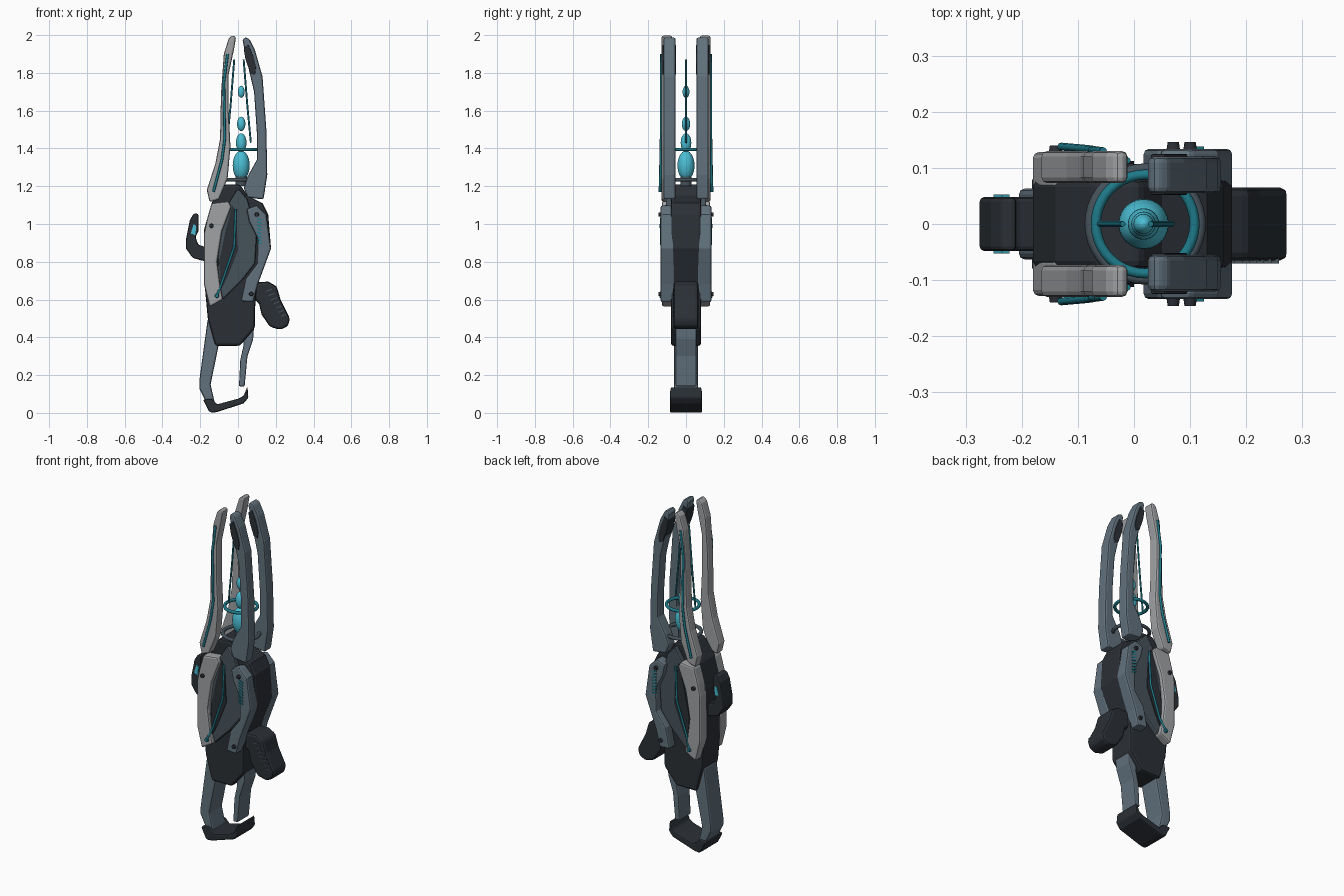
import bpy, bmesh, math
from mathutils import Vector

cube = bpy.data.objects.get("Cube")
if cube:
    bpy.data.objects.remove(cube)


def material(name, rgb):
    m = bpy.data.materials.new(name)
    m.use_nodes = True
    lin = [(c / 255 / 12.92 if c < 11 else ((c / 255 + .055) / 1.055) ** 2.4) for c in rgb]
    m.diffuse_color = (*lin, 1)
    m.node_tree.nodes["Principled BSDF"].inputs["Base Color"].default_value = (*lin, 1)
    return m


LIGHT = material("light grey", (160, 162, 165))
BLUE = material("blue grey", (97, 113, 125))
SLATE = material("dark slate", (70, 82, 91))
BLACK = material("charcoal", (43, 48, 54))
TEAL = material("deep teal", (30, 122, 138))
GLOW = material("bright cyan", (75, 190, 212))


def finish(name, bm, mat, bevel=0, mirror=False, smooth=True):
    """Turn a bmesh into an object, with optional bevel and a copy across y."""
    bmesh.ops.recalc_face_normals(bm, faces=bm.faces)
    mesh = bpy.data.meshes.new(name)
    bm.to_mesh(mesh)
    bm.free()
    mesh.materials.append(mat)
    ob = bpy.data.objects.new(name, mesh)
    bpy.context.collection.objects.link(ob)
    if bevel:
        b = ob.modifiers.new("bevel", 'BEVEL')
        b.width, b.segments, b.limit_method = bevel, 2, 'ANGLE'
        b.angle_limit = math.radians(40)
    if mirror:
        ob.modifiers.new("mirror", 'MIRROR').use_axis = (False, True, False)
    if smooth:
        bpy.ops.object.select_all(action='DESELECT')
        ob.select_set(True)
        bpy.context.view_layer.objects.active = ob
        bpy.ops.object.shade_smooth_by_angle(angle=math.radians(30))
    return ob


def slab(name, pts, y0, y1, mat, bevel=0.0, mirror=False):
    """Side profile in x and z, extruded from y0 to y1."""
    bm = bmesh.new()
    face = bm.faces.new([bm.verts.new((x, y0, z)) for x, z in pts])
    out = bmesh.ops.extrude_face_region(bm, geom=[face])
    verts = [g for g in out["geom"] if isinstance(g, bmesh.types.BMVert)]
    bmesh.ops.translate(bm, verts=verts, vec=(0, y1 - y0, 0))
    return finish(name, bm, mat, bevel, mirror, smooth=False)


def wire(name, pts, radius, mat, mirror=False):
    """Round tube through a few points."""
    cu = bpy.data.curves.new(name, 'CURVE')
    cu.dimensions, cu.bevel_depth, cu.bevel_resolution = '3D', radius, 2
    cu.use_fill_caps = True
    sp = cu.splines.new('POLY')
    sp.points.add(len(pts) - 1)
    for p, co in zip(sp.points, pts):
        p.co = (*co, 1)
    cu.materials.append(mat)
    ob = bpy.data.objects.new(name, cu)
    bpy.context.collection.objects.link(ob)
    if mirror:
        ob.modifiers.new("mirror", 'MIRROR').use_axis = (False, True, False)


def ring(name, radius, tube, x, z, mat):
    bpy.ops.mesh.primitive_torus_add(major_radius=radius, minor_radius=tube, major_segments=40,
                                     minor_segments=10, location=(x, 0, z))
    ob = bpy.context.object
    ob.name = name
    ob.data.materials.append(mat)
    bpy.ops.object.shade_smooth()


def bolt(name, x, z, y, mat):
    bm = bmesh.new()
    bmesh.ops.create_cone(bm, cap_ends=True, segments=12, radius1=.013, radius2=.01, depth=.02)
    for v in bm.verts:
        v.co = Vector((x + v.co.x, y + v.co.z, z + v.co.y))
    finish(name, bm, mat, mirror=True)


# Central body
slab("body_core", [(-.07, 1.21), (.01, 1.21), (.05, 1.15), (.13, 1.11), (.16, 1.05), (.175, .87),
                   (.1, .68), (.09, .55), (.09, .45), (.01, .355), (-.12, .355), (-.16, .5),
                   (-.175, .66), (-.18, .97), (-.14, 1.11)], -.08, .08, BLACK, .014)

# Layered side panels
slab("middle_panel", [(-.05, 1.11), (0, 1.19), (.05, 1.13), (.1, .95), (.09, .79), (.02, .7),
                      (-.08, .6), (-.11, .7), (-.1, .95)], .07, .107, SLATE, .008, True)
slab("groove_plate", [(-.03, 1.1), (-.01, 1.06), (0, .86), (-.055, .72), (-.09, .65),
                      (-.1, .8), (-.065, .97)], .1, .112, BLACK, 0, True)
slab("light_panel", [(-.14, 1.11), (-.05, 1.12), (-.035, 1.09), (-.085, .96), (-.11, .8), (-.095, .68),
                     (-.08, .6), (-.15, .56), (-.18, .68), (-.18, .95), (-.165, 1.02)],
     .06, .128, LIGHT, .01, True)
slab("blue_panel", [(.1, 1.1), (.15, 1.05), (.175, .87), (.105, .68), (.08, .585), (.015, .59),
                    (.04, .71), (.1, .79), (.105, .92), (.06, 1.01), (.045, 1.08)],
     .06, .134, BLUE, .01, True)
wire("groove_cable", [(-.012, .113, 1.08), (-.02, .115, .88), (-.085, .115, .69), (-.11, .132, .625)],
     .006, TEAL, True)
for i in range(8):
    z = .89 + i * .018
    slab("panel_vent", [(.1, z + .01), (.125, z), (.125, z + .008), (.1, z + .018)],
         .13, .138, TEAL, 0, True)
for x, z, y in [(-.14, .99, .13), (.1, 1.05, .136), (.07, .63, .136)]:
    bolt("panel_bolt", x, z, y, BLACK)
bolt("cable_bolt", -.112, .62, .13, TEAL)

# Barrel prongs
slab("light_prong", [(-.03, 2), (-.01, 1.99), (-.02, 1.93), (-.05, 1.79), (-.05, 1.61), (-.04, 1.41),
                     (-.055, 1.24), (-.1, 1.13), (-.15, 1.115), (-.165, 1.18), (-.12, 1.32),
                     (-.095, 1.45), (-.09, 1.69), (-.075, 1.9), (-.05, 1.98)],
     .073, .13, LIGHT, .01, True)
slab("blue_prong", [(.035, 1.99), (.06, 1.98), (.09, 1.92), (.13, 1.78), (.15, 1.5), (.155, 1.26),
                    (.135, 1.13), (.05, 1.14), (.03, 1.19), (.05, 1.25), (.1, 1.34), (.1, 1.48),
                    (.085, 1.7), (.045, 1.87), (.025, 1.97)], .055, .12, BLUE, .01, True)
slab("prong_tip_guard", [(.03, 1.93), (.055, 1.95), (.08, 1.89), (.095, 1.83), (.09, 1.79),
                         (.065, 1.8), (.04, 1.87)], .052, .125, BLACK, .003, True)
wire("prong_cable", [(-.055, .13, 1.9), (-.075, .132, 1.75), (-.07, .132, 1.45), (-.085, .134, 1.34),
                     (-.13, .138, 1.17)], .007, TEAL, True)

# Energy core between the prongs
for z, r, h in [(1.7, .018, .032), (1.53, .022, .038), (1.43, .028, .05), (1.31, .045, .078)]:
    bpy.ops.mesh.primitive_uv_sphere_add(segments=24, ring_count=14, location=(.017, 0, z))
    ob = bpy.context.object
    ob.name, ob.scale = "energy_bead", (r, r, h)
    ob.data.materials.append(GLOW)
    bpy.ops.object.shade_smooth()
ring("upper_ring", .088, .009, .02, 1.395, TEAL)
ring("lower_ring", .098, .01, .02, 1.235, SLATE)
wire("ring_stem", [(.017, 0, 1.2), (.017, 0, 1.26)], .03, SLATE)
wire("left_filament", [(.03, 0, 1.87), (.05, 0, 1.62), (.068, 0, 1.43)], .005, TEAL)
wire("right_filament", [(-.02, 0, 1.87), (-.04, 0, 1.62), (-.062, 0, 1.39)], .005, TEAL)

# Grip with ridges on the front face
slab("grip", [(.07, .69), (.16, .695), (.205, .67), (.225, .6), (.275, .5), (.265, .46), (.225, .44),
              (.17, .455), (.125, .52), (.11, .585), (.08, .6)], -.065, .065, BLACK, .014)
for i in range(7):
    x, z = .15 + i * .013, .64 - i * .022
    slab("grip_ridge", [(x, z), (x + .03, z + .012), (x + .03, z + .018), (x, z + .006)],
         -.07, -.06, SLATE)

# Side sight
slab("sight", [(-.275, .92), (-.255, 1.02), (-.235, 1.055), (-.21, 1.055), (-.21, .96), (-.225, .93),
               (-.21, .89), (-.165, .875), (-.165, .8), (-.24, .82), (-.275, .87)],
     -.048, .048, BLACK, .008)
slab("sight_light", [(-.25, .95), (-.235, 1), (-.222, .99), (-.225, .94)], .04, .053, GLOW, 0, True)

# Stock
slab("outer_strut", [(-.16, .5), (-.205, .17), (-.205, .13), (-.165, .05), (-.12, .04), (-.145, .15),
                     (-.1, .37), (-.1, .45)], -.063, .063, BLUE, .01)
slab("inner_strut", [(.03, .44), (.085, .46), (.08, .39), (.05, .3), (.035, .14), (.005, .14),
                     (.012, .28), (.03, .36)], -.055, .055, BLUE, .007)
slab("butt_plate", [(-.185, .07), (-.14, .075), (-.11, .045), (0, .075), (.03, .09), (.05, .14),
                    (.055, .08), (.03, .05), (-.11, .005), (-.14, 0), (-.155, .01)],
     -.085, .085, BLACK, .008)
